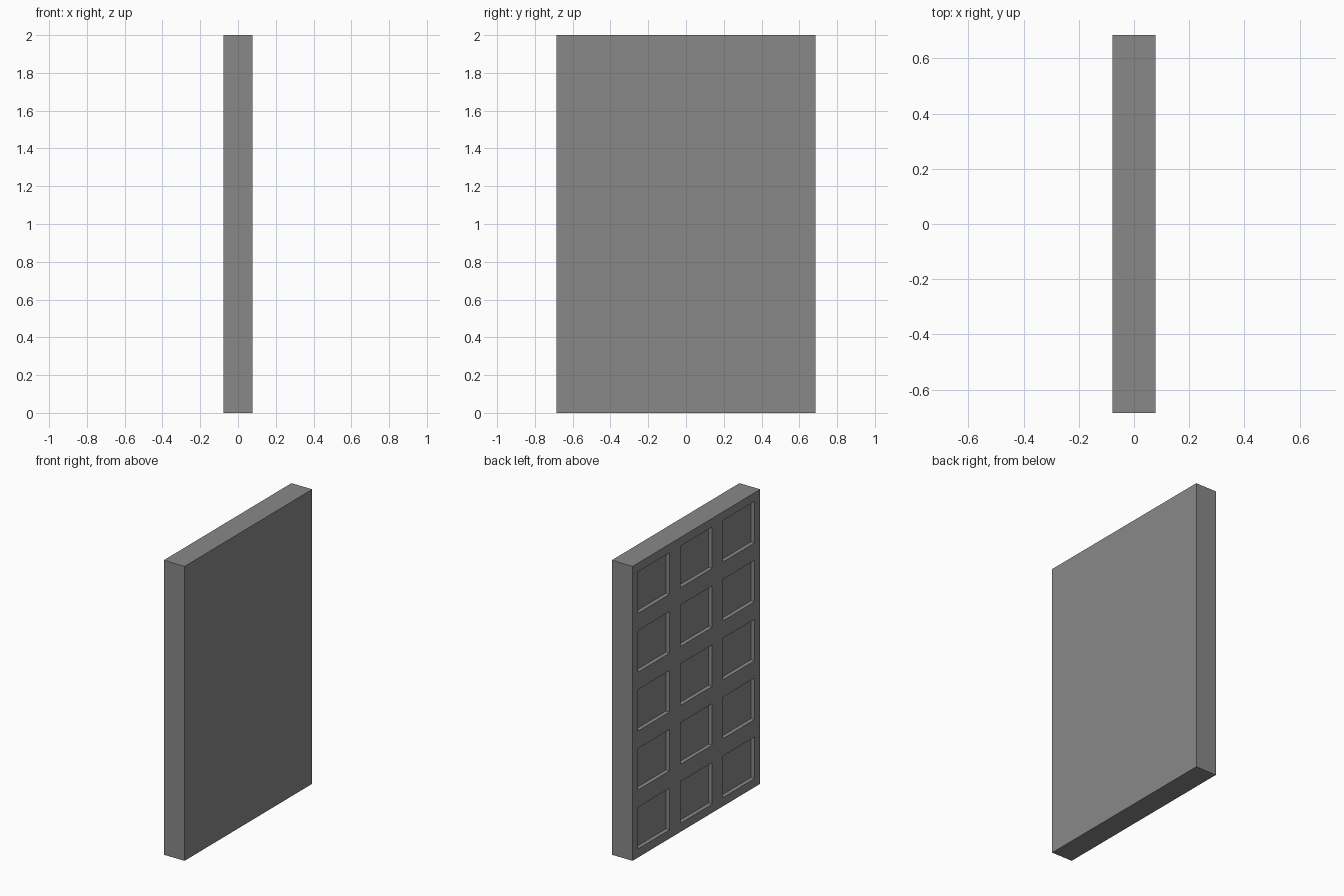
import bpy
import bmesh
from mathutils import Matrix

cube = bpy.data.objects.get("Cube")
if cube:
    bpy.data.objects.remove(cube, do_unlink=True)

THICK, WIDTH, HEIGHT = 0.156, 1.37, 2.0
COLUMNS, ROWS = 3, 5
RIB, DEPTH = 0.059, 0.027

# Plain grey material
grey = bpy.data.materials.new("grey")
grey.use_nodes = True
colour = (0.25, 0.25, 0.25, 1)
grey.diffuse_color = colour
grey.node_tree.nodes["Principled BSDF"].inputs["Base Color"].default_value = colour

# Upright slab standing on the ground
bm = bmesh.new()
bmesh.ops.create_cube(bm, size=1, matrix=Matrix.Translation((0, 0, HEIGHT / 2))
                      @ Matrix.Diagonal((THICK, WIDTH, HEIGHT, 1)))


def slice_slab(point, normal):
    bmesh.ops.bisect_plane(bm, geom=bm.verts[:] + bm.edges[:] + bm.faces[:],
                           plane_co=point, plane_no=normal)


# Divide the slab into equal cells
for i in range(1, COLUMNS):
    slice_slab((0, WIDTH * (i / COLUMNS - 0.5), 0), (0, 1, 0))
for i in range(1, ROWS):
    slice_slab((0, 0, HEIGHT * i / ROWS), (0, 0, 1))

# Sink a rectangular recess into every cell of the -x face
bm.normal_update()
cells = [f for f in bm.faces if f.normal.x < -0.9]
bmesh.ops.inset_individual(bm, faces=cells, thickness=RIB, use_even_offset=True)
walls = bmesh.ops.extrude_discrete_faces(bm, faces=cells)
for floor in walls["faces"]:
    bmesh.ops.translate(bm, verts=floor.verts[:], vec=(DEPTH, 0, 0))
bmesh.ops.recalc_face_normals(bm, faces=bm.faces[:])

mesh = bpy.data.meshes.new("recessed_panel")
bm.to_mesh(mesh)
bm.free()
mesh.materials.append(grey)
panel = bpy.data.objects.new("recessed_panel", mesh)
bpy.context.scene.collection.objects.link(panel)
